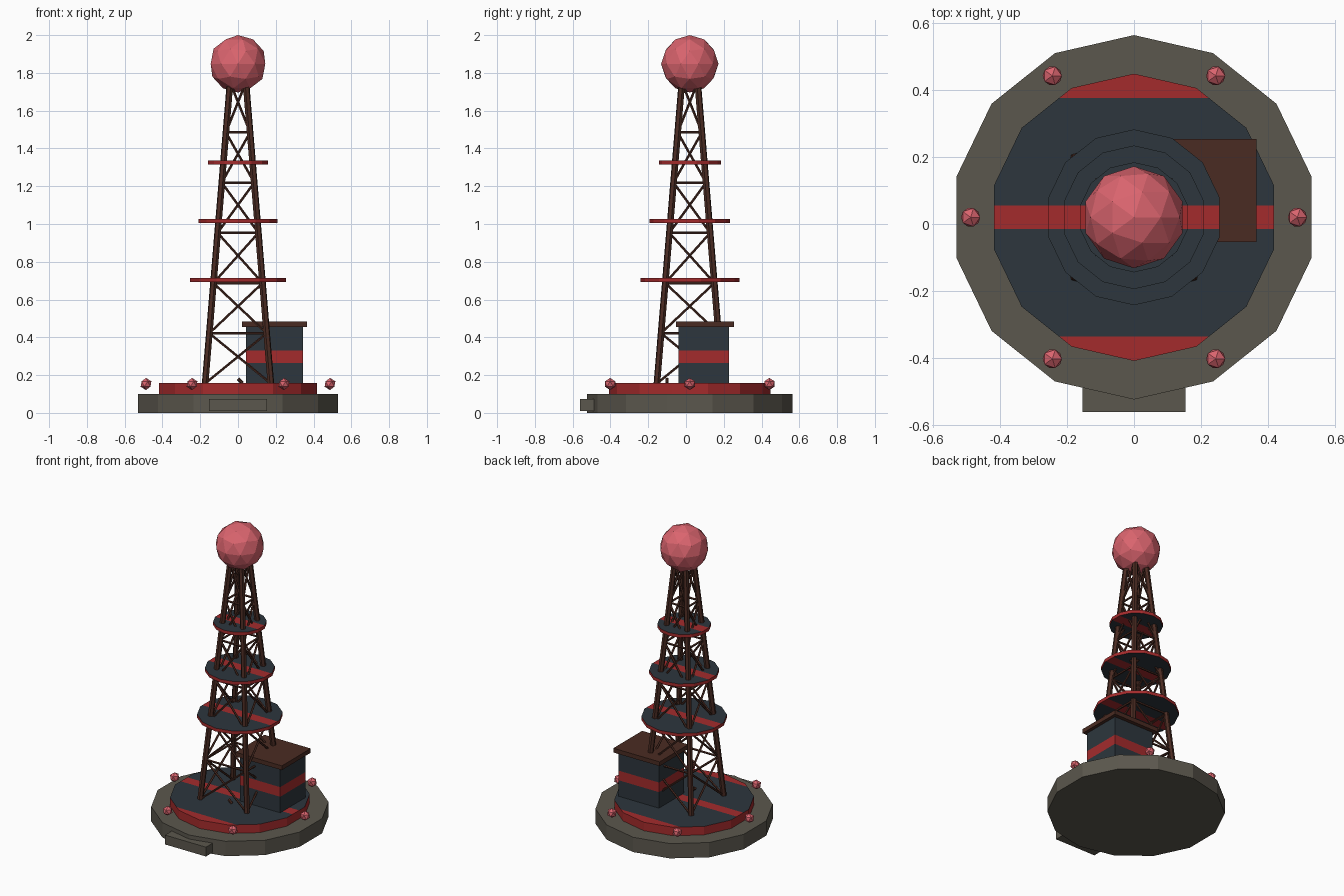
import bpy, bmesh, math
from mathutils import Vector, Matrix

cube = bpy.data.objects.get("Cube")
if cube:
    bpy.data.objects.remove(cube, do_unlink=True)


def make_material(name, hex_code):
    """Flat material from an sRGB hex code."""
    srgb = [int(hex_code[i:i + 2], 16) / 255 for i in (0, 2, 4)]
    color = [((c + 0.055) / 1.055) ** 2.4 for c in srgb] + [1]
    m = bpy.data.materials.new(name)
    m.use_nodes = True
    m.diffuse_color = color
    bsdf = m.node_tree.nodes["Principled BSDF"]
    bsdf.inputs["Base Color"].default_value = color
    bsdf.inputs["Roughness"].default_value = 0.9
    return m


STONE = make_material("weathered stone", "5b574d")
SLATE = make_material("dark slate", "2d363d")
RED = make_material("signal red", "a42b2c")
BROWN = make_material("rusty brown", "4a2b22")
PINK = make_material("lamp pink", "da646e")

CY = 0.02  # y of the tower axis


def finish(name, bm, *mats):
    bmesh.ops.recalc_face_normals(bm, faces=bm.faces)
    mesh = bpy.data.meshes.new(name)
    bm.to_mesh(mesh)
    bm.free()
    for m in mats:
        mesh.materials.append(m)
    ob = bpy.data.objects.new(name, mesh)
    bpy.context.collection.objects.link(ob)
    return ob


def cut(bm, axis, value):
    """Slice the mesh across an axis, so that stripes get their own faces."""
    co, no = Vector(), Vector()
    co[axis], no[axis] = value, 1
    bmesh.ops.bisect_plane(bm, geom=bm.verts[:] + bm.edges[:] + bm.faces[:],
                           plane_co=co, plane_no=no)


def disc(radius, z0, z1, sides=14):
    bm = bmesh.new()
    turn = [math.pi / 2 + math.tau * i / sides for i in range(sides)]
    face = bm.faces.new([bm.verts.new((radius * math.cos(a), CY + radius * math.sin(a), z0))
                         for a in turn])
    top = bmesh.ops.extrude_face_region(bm, geom=[face], use_keep_orig=True)["geom"]
    bmesh.ops.translate(bm, vec=(0, 0, z1 - z0),
                        verts=[v for v in top if isinstance(v, bmesh.types.BMVert)])
    return bm


def striped_disc(name, radius, z0, z1):
    """Slate deck with red rim, middle stripe and red ends."""
    bm = disc(radius, z0, z1)
    for y in (-0.355, -0.035, 0.035, 0.355):
        cut(bm, 1, CY + y)
    bm.normal_update()
    for f in bm.faces:
        off = abs(f.calc_center_median().y - CY)
        f.material_index = int(abs(f.normal.z) < 0.5 or off < 0.035 or off > 0.355)
    return finish(name, bm, SLATE, RED)


def box(low, high):
    low, high = Vector(low), Vector(high)
    bm = bmesh.new()
    bmesh.ops.create_cube(bm, size=1, matrix=Matrix.Translation((low + high) / 2)
                          @ Matrix.Diagonal((*(high - low), 1)))
    return bm


def add_rod(bm, a, b, radius, sides):
    a, b = Vector(a), Vector(b)
    d = b - a
    bmesh.ops.create_cone(bm, cap_ends=True, segments=sides, radius1=radius, radius2=radius,
                          depth=d.length, matrix=Matrix.Translation((a + b) / 2)
                          @ d.to_track_quat("Z", "Y").to_matrix().to_4x4())


def ball(name, center, radius, detail):
    bm = bmesh.new()
    bmesh.ops.create_icosphere(bm, subdivisions=detail, radius=radius,
                               matrix=Matrix.Translation(center))
    return finish(name, bm, PINK)


# Base, front step and striped deck
finish("base", disc(0.543, 0, 0.1), STONE)
finish("front_step", box((-0.153, -0.56, 0.01), (0.153, -0.488, 0.073)), STONE)
striped_disc("deck", 0.428, 0.1, 0.157)

# Platforms up the tower
for i, (z, r) in enumerate([(0.703, 0.262), (1.015, 0.214), (1.325, 0.164)]):
    striped_disc(f"platform_{i + 1}", r, z - 0.011, z + 0.011)

# Lattice tower: four leaning legs with crossed braces
Z0, Z1, LEVELS = 0.155, 1.75, 6


def leg_point(corner, level):
    t = level / LEVELS
    half = 0.174 + (0.042 - 0.174) * t
    sx, sy = ((-1, -1), (1, -1), (1, 1), (-1, 1))[corner % 4]
    return Vector((sx * half, CY + sy * half, Z0 + (Z1 - Z0) * t))


legs, braces = bmesh.new(), bmesh.new()
for c in range(4):
    add_rod(legs, leg_point(c, 0), leg_point(c, LEVELS), 0.018, 6)
    for k in range(LEVELS):
        add_rod(braces, leg_point(c, k), leg_point(c + 1, k + 1), 0.007, 5)
        add_rod(braces, leg_point(c + 1, k), leg_point(c, k + 1), 0.007, 5)
        if k:
            add_rod(braces, leg_point(c, k), leg_point(c + 1, k), 0.007, 5)
finish("tower_legs", legs, BROWN)
finish("tower_braces", braces, BROWN)

# Loose stub lying on the deck
stub = bmesh.new()
add_rod(stub, (0.025, -0.1, 0.157), (0, -0.1, 0.18), 0.009, 6)
finish("deck_stub", stub, BROWN)

# Hut with a red band, and its flat roof
hut = box((0.042, -0.04, 0.155), (0.343, 0.228, 0.456))
for z in (0.265, 0.33):
    cut(hut, 2, z)
for f in hut.faces:
    f.material_index = int(0.265 < f.calc_center_median().z < 0.33)
finish("hut", hut, SLATE, RED)
finish("hut_roof", box((0.02, -0.054, 0.456), (0.365, 0.253, 0.485)), BROWN)

# Top globe and ring of beacons
ball("top_globe", (0, CY, 1.848), 0.152, 2)
for i in range(6):
    a = math.tau * i / 6
    ball(f"beacon_{i + 1}", (0.487 * math.cos(a), CY + 0.487 * math.sin(a), 0.153), 0.032, 1)
